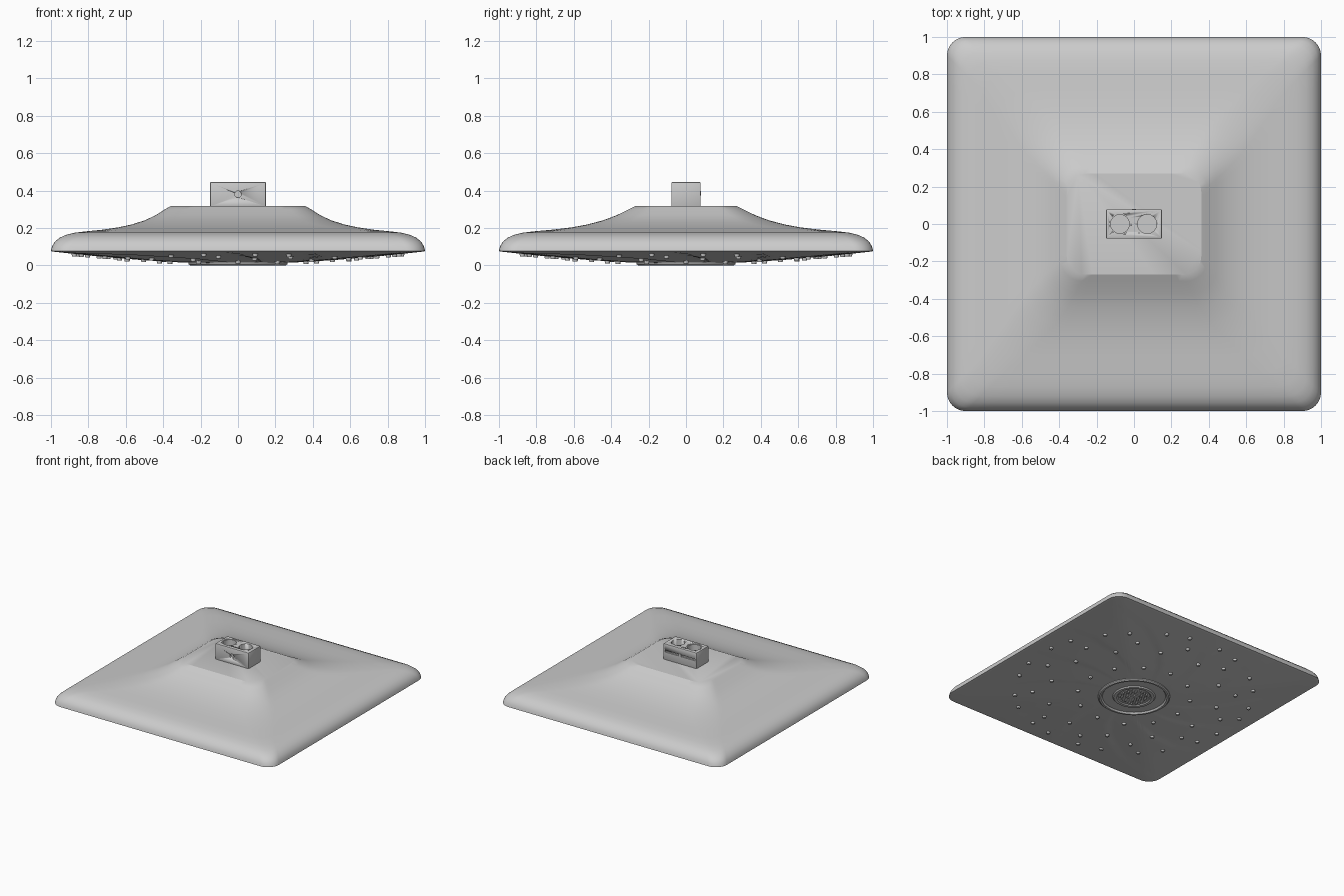
import bpy, bmesh, math
from mathutils import Vector, Matrix
from mathutils.bvhtree import BVHTree

if "Cube" in bpy.data.objects:
    bpy.data.objects.remove(bpy.data.objects["Cube"])


def finish(name, bm, angle=28):
    bmesh.ops.recalc_face_normals(bm, faces=bm.faces)
    me = bpy.data.meshes.new(name)
    bm.to_mesh(me)
    bm.free()
    ob = bpy.data.objects.new(name, me)
    bpy.context.collection.objects.link(ob)
    bpy.ops.object.select_all(action='DESELECT')
    ob.select_set(True)
    bpy.context.view_layer.objects.active = ob
    bpy.ops.object.shade_smooth_by_angle(angle=math.radians(angle))
    return ob


def rounded_rect(hx, hy, r, arc=8, seg=14):
    """Outline with even corner arcs and subdivided straight edges."""
    pts = []
    for k, (sx, sy) in enumerate([(1, 1), (-1, 1), (-1, -1), (1, -1)]):
        for i in range(arc + 1):
            a = math.pi / 2 * (k + i / arc)
            pts.append(Vector((sx * (hx - r) + r * math.cos(a), sy * (hy - r) + r * math.sin(a))))
    out = []
    for i, p in enumerate(pts):
        out.append(p)
        if i % (arc + 1) == arc:
            q = pts[(i + 1) % len(pts)]
            out += [p.lerp(q, j / seg) for j in range(1, seg)]
    return out


def loft(bm, rings):
    loops = [[bm.verts.new(p) for p in ring] for ring in rings]
    for a, b in zip(loops, loops[1:]):
        for i in range(len(a)):
            j = (i + 1) % len(a)
            bm.faces.new((a[i], a[j], b[j], b[i]))
    return loops


def lathe(name, profile, x=0, y=0, n=64):
    bm = bmesh.new()
    loops = loft(bm, [[(x + r * math.cos(2 * math.pi * i / n), y + r * math.sin(2 * math.pi * i / n), z)
                       for i in range(n)] for r, z in profile])
    bm.faces.new(loops[-1])
    return finish(name, bm)


def add_cyl(bm, r1, r2, depth, mat, n=12):
    bmesh.ops.create_cone(bm, cap_ends=True, segments=n, radius1=r1, radius2=r2, depth=depth, matrix=mat)


# Upper shell: half x, half y, corner radius, height
shell = [(0.985, 0.985, 0.09, 0.073), (1.0, 1.0, 0.10, 0.076), (0.995, 0.995, 0.10, 0.10),
         (0.98, 0.98, 0.10, 0.125), (0.955, 0.955, 0.10, 0.147), (0.92, 0.92, 0.10, 0.163),
         (0.87, 0.87, 0.10, 0.175), (0.80, 0.80, 0.11, 0.183), (0.72, 0.71, 0.13, 0.191),
         (0.64, 0.61, 0.15, 0.203), (0.57, 0.53, 0.16, 0.218), (0.50, 0.445, 0.15, 0.240),
         (0.44, 0.37, 0.13, 0.268), (0.39, 0.305, 0.11, 0.300), (0.36, 0.27, 0.10, 0.317)]
bm = bmesh.new()
loops = loft(bm, [[(p.x, p.y, z) for p in rounded_rect(hx, hy, r)] for hx, hy, r, z in shell])
bm.faces.new(loops[-1])
finish("upper_shell", bm, 25)

# Spray plate: shallow bowl with a faint pinwheel relief
outline = rounded_rect(0.985, 0.985, 0.09, seg=36)
rings = []
for s in range(21):
    t = 1 - s / 20
    ring = []
    for p in outline:
        q = (p.normalized() * 0.22).lerp(p, t)
        wave = (math.atan2(q.y, q.x) / (2 * math.pi) * 12 + 1.2 * q.length) % 1
        ring.append((q.x, q.y, 0.013 + 0.06 * t ** 1.45 + 0.005 * wave * math.sin(math.pi * t)))
    rings.append(ring)
bm = bmesh.new()
loft(bm, rings)
tree = BVHTree.FromBMesh(bm)
finish("spray_plate", bm)

# Nozzles in twelve curved arms
bm = bmesh.new()
for k in range(12):
    for r, off in [(0.42, 0), (0.64, 8), (0.75, 22), (0.88, 6), (0.88, 18)]:
        a = math.radians(30 * k + off)
        x, y = r * math.cos(a), r * math.sin(a)
        hit = tree.ray_cast(Vector((x, y, -1)), Vector((0, 0, 1)))[0]
        add_cyl(bm, 0.012, 0.017, 0.024, Matrix.Translation((x, y, hit.z - 0.002)))
finish("nozzles", bm)

# Central spray insert with raised rings and dotted grille
lathe("center_insert", [(0.268, 0.04), (0.265, 0.007), (0.257, 0.0), (0.243, 0.0), (0.233, 0.012),
                        (0.158, 0.012), (0.150, 0.003), (0.128, 0.003), (0.120, 0.010), (0.06, 0.009)])
bm = bmesh.new()
for i in range(-6, 7):
    for j in range(-6, 7):
        x, y = 0.02 * (i + 0.5 * (j % 2)), 0.0173 * j
        if math.hypot(x, y) < 0.108:
            add_cyl(bm, 0.005, 0.006, 0.008, Matrix.Translation((x, y, 0.008)), 8)
finish("grille_dots", bm)

# Inlet block with cut ports, screw hole and rear slot
bm = bmesh.new()
bmesh.ops.create_cube(bm, size=1, matrix=Matrix.Translation((0, 0, 0.378)) @ Matrix.Diagonal((0.30, 0.156, 0.134, 1)))
bmesh.ops.bevel(bm, geom=bm.edges[:], offset=0.006, segments=2, affect='EDGES', profile=0.5)
block = finish("inlet_block", bm)

bm = bmesh.new()
for x, r in [(-0.075, 0.058), (0.07, 0.051)]:
    add_cyl(bm, r, r, 0.16, Matrix.Translation((x, 0, 0.45)), 40)
add_cyl(bm, 0.018, 0.018, 0.03, Matrix.Translation((0, -0.078, 0.38)) @ Matrix.Rotation(math.pi / 2, 4, 'X'), 24)
bmesh.ops.create_cube(bm, size=1, matrix=Matrix.Translation((0, 0.078, 0.385)) @ Matrix.Diagonal((0.27, 0.024, 0.014, 1)))
cutter = finish("port_cutter", bm)
mod = block.modifiers.new("ports", 'BOOLEAN')
mod.object = cutter
mod.operation = 'DIFFERENCE'
mod.solver = 'EXACT'
bpy.context.view_layer.objects.active = block
bpy.ops.object.modifier_apply(modifier=mod.name)
bpy.data.objects.remove(cutter)

# Liner in the left port, and a small pin in the rear slot
bm = bmesh.new()
n = 40
prof = [(0.058, 0.375), (0.058, 0.442), (0.050, 0.442), (0.050, 0.375)]
loft(bm, [[(-0.075 + r * math.cos(2 * math.pi * i / n), r * math.sin(2 * math.pi * i / n), z)
           for i in range(n)] for r, z in prof])
finish("port_liner", bm)
bm = bmesh.new()
add_cyl(bm, 0.012, 0.012, 0.015, Matrix.Translation((0, 0.073, 0.385)) @ Matrix.Rotation(math.pi / 2, 4, 'X'), 20)
finish("slot_pin", bm)
